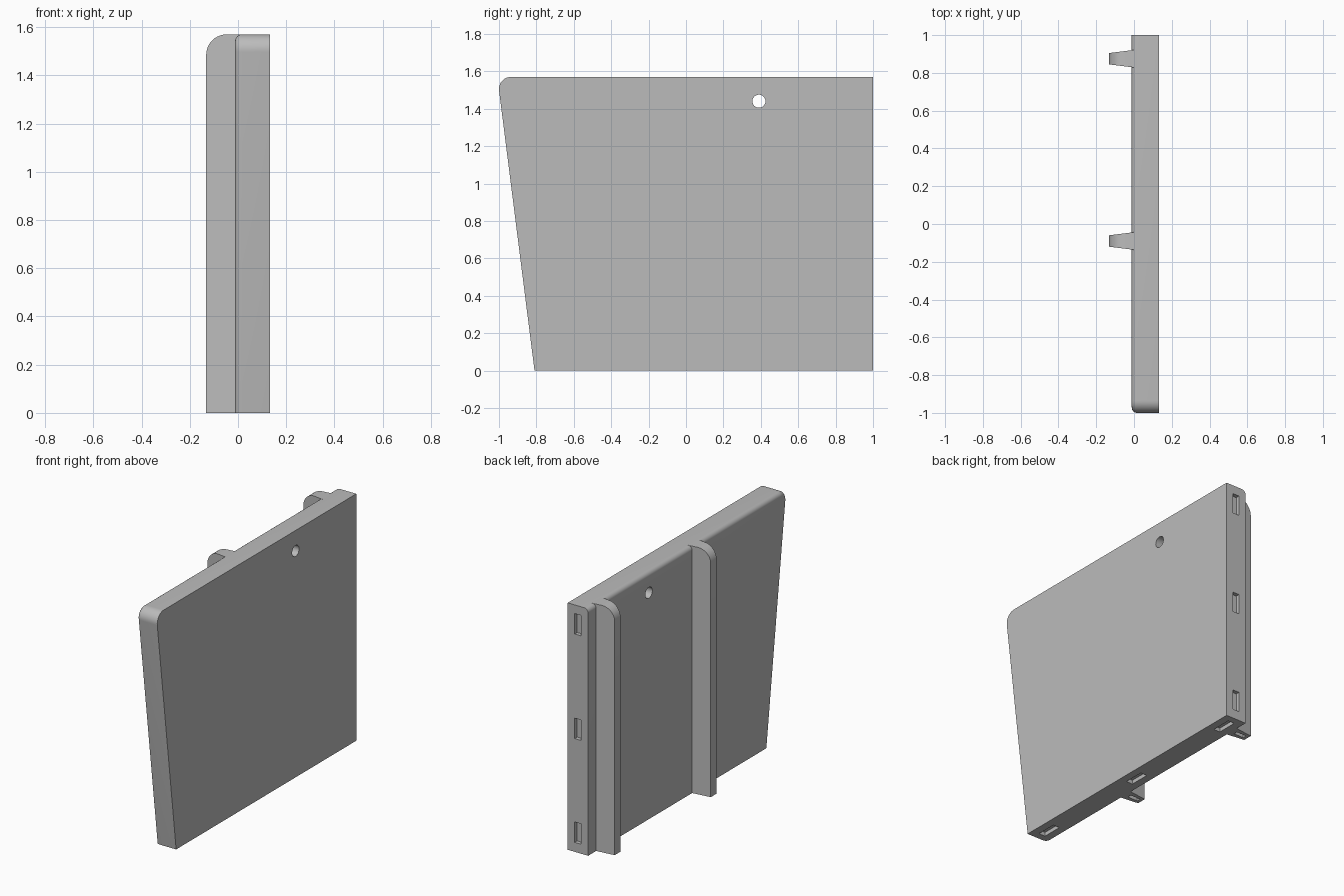
import bpy, bmesh, math
from mathutils import Vector, Matrix

if "Cube" in bpy.data.objects:
    bpy.data.objects.remove(bpy.data.objects["Cube"])

H = 1.57                      # overall height
X_IN, X_OUT = -0.012, 0.132   # ribbed face and plain face of the panel
X_MID = (X_IN + X_OUT) / 2
FILLET = 0.028

grey = bpy.data.materials.new("plain grey")
grey.use_nodes = True
grey.diffuse_color = (0.5, 0.5, 0.5, 1)
grey.node_tree.nodes["Principled BSDF"].inputs["Base Color"].default_value = grey.diffuse_color


def arc(cx, cz, r, start, end, steps=10):
    angles = [math.radians(start + (end - start) * i / steps) for i in range(steps + 1)]
    return [(cx + r * math.cos(a), cz + r * math.sin(a)) for a in angles]


def prism(bm, side_a, side_b):
    """Closed solid between two matching outlines."""
    a = [bm.verts.new(p) for p in side_a]
    b = [bm.verts.new(p) for p in side_b]
    bm.faces.new(a)
    bm.faces.new(b[::-1])
    for i in range(len(a)):
        j = (i + 1) % len(a)
        bm.faces.new((a[j], a[i], b[i], b[j]))
    bmesh.ops.recalc_face_normals(bm, faces=bm.faces[:])


def box(bm, centre, size):
    m = Matrix.Translation(centre) @ Matrix.Diagonal((*size, 1))
    bmesh.ops.create_cube(bm, size=1, matrix=m)


def finish(bm, name):
    mesh = bpy.data.meshes.new(name)
    bm.to_mesh(mesh)
    bm.free()
    mesh.materials.append(grey)
    ob = bpy.data.objects.new(name, mesh)
    bpy.context.collection.objects.link(ob)
    return ob


def cut(ob, cutter):
    """Subtract the cutter, then smooth only the rounded areas."""
    mod = ob.modifiers.new("cut", 'BOOLEAN')
    mod.operation, mod.solver, mod.object = 'DIFFERENCE', 'EXACT', cutter
    bpy.ops.object.select_all(action='DESELECT')
    bpy.context.view_layer.objects.active = ob
    ob.select_set(True)
    bpy.ops.object.modifier_apply(modifier=mod.name)
    bpy.data.objects.remove(cutter)
    bpy.ops.object.shade_smooth_by_angle(angle=math.radians(30))


# Panel: slanted front edge, rounded upper front corner
R = 0.065
outline = [(-0.81, 0), (1, 0), (1, H)] + arc(-1 + R, H - R, R, 90, 187.2)
bm = bmesh.new()
prism(bm, [(X_IN, y, z) for y, z in outline], [(X_OUT, y, z) for y, z in outline])

# Soft edge on the ribbed side, along the top and front only
soft = []
for e in bm.edges:
    u, v = (w.co for w in e.verts)
    mid = (u + v) / 2
    if max(u.x, v.x) < X_IN + 0.001 and mid.z > 0.01 and mid.y < 0.99:
        soft.append(e)
bmesh.ops.bevel(bm, geom=soft, offset=FILLET, segments=6, profile=0.5,
                affect='EDGES', clamp_overlap=False)
panel = finish(bm, "panel")

# Panel cutters: round hole, slots in the back end and underside
bm = bmesh.new()
turn = Matrix.Translation((X_MID, 0.39, 1.44)) @ Matrix.Rotation(math.pi / 2, 4, 'Y')
bmesh.ops.create_cone(bm, cap_ends=True, segments=32, radius1=0.035, radius2=0.035,
                      depth=0.5, matrix=turn)
for z in (0.125, 0.785, 1.45):
    box(bm, (X_MID, 1, z), (0.045, 0.05, 0.13))
for y in (-0.70, 0.095, 0.89):
    box(bm, (X_MID, y, 0), (0.045, 0.13, 0.05))
cut(panel, finish(bm, "panel_cutter"))

# Ribs: tapered towards the outer edge, rounded at the top, slotted underneath
X_TIP, X_ROOT, R_RIB = -0.132, X_IN + FILLET, 0.085
rib_outline = [(X_TIP, 0), (X_ROOT, 0), (X_ROOT, H)] + arc(X_TIP + R_RIB, H - R_RIB, R_RIB, 90, 180)


def half_width(x):
    return 0.03 + 0.015 * (x - X_TIP) / (X_IN - X_TIP)


for name, y in (("rear_rib", 0.875), ("middle_rib", -0.09)):
    bm = bmesh.new()
    prism(bm, [(x, y - half_width(x), z) for x, z in rib_outline],
          [(x, y + half_width(x), z) for x, z in rib_outline])
    rib = finish(bm, name)
    bm = bmesh.new()
    box(bm, (-0.075, y, 0), (0.07, 0.025, 0.05))
    cut(rib, finish(bm, name + "_cutter"))
